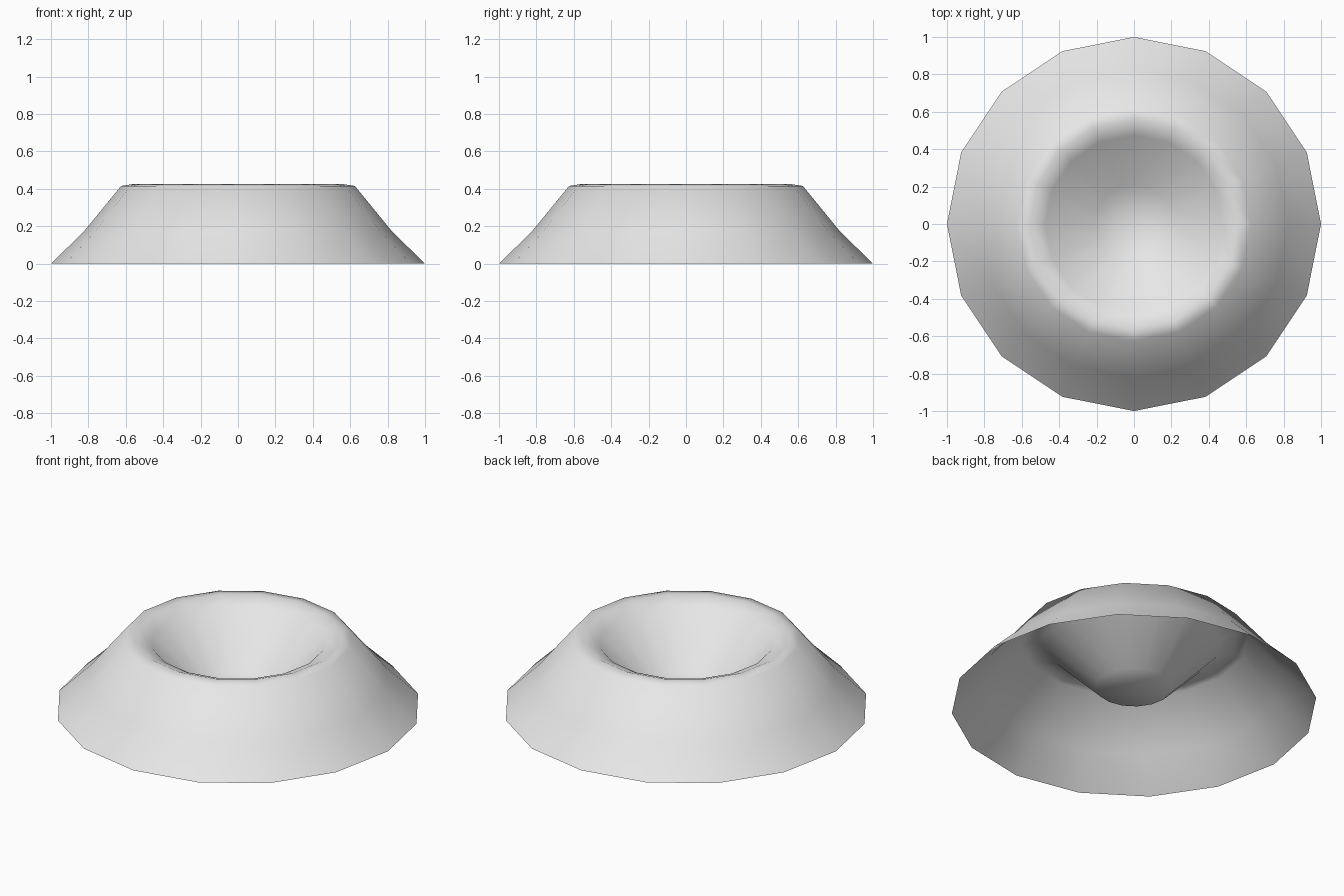
import bpy, bmesh, math

cube = bpy.data.objects.get("Cube")
if cube:
    bpy.data.objects.remove(cube, do_unlink=True)

SIDES = 16

# Plain grey material
grey = bpy.data.materials.new("light_grey")
grey.use_nodes = True
colour = (0.8, 0.8, 0.8, 1.0)
grey.diffuse_color = colour
grey.node_tree.nodes["Principled BSDF"].inputs["Base Color"].default_value = colour


def lathe(name, profile, centre_z):
    """Revolve a (radius, height) profile, ending in a closed centre point."""
    bm = bmesh.new()
    rings = []
    for r, z in profile:
        angles = [2 * math.pi * i / SIDES for i in range(SIDES)]
        rings.append([bm.verts.new((r * math.cos(a), r * math.sin(a), z)) for a in angles])
    tip = bm.verts.new((0, 0, centre_z))
    for i in range(SIDES):
        j = (i + 1) % SIDES
        for low, high in zip(rings, rings[1:]):
            bm.faces.new((low[i], low[j], high[j], high[i]))
        bm.faces.new((rings[-1][i], rings[-1][j], tip))
    for face in bm.faces:
        face.smooth = True
    mesh = bpy.data.meshes.new(name)
    bm.to_mesh(mesh)
    bm.free()
    mesh.materials.append(grey)
    obj = bpy.data.objects.new(name, mesh)
    bpy.context.collection.objects.link(obj)
    return obj


# Open-bottomed shell: flared outer slope, rounded rim, sunken bowl
crater_profile = [
    (1.0, 0.0), (0.825, 0.17), (0.625, 0.415),
    (0.56, 0.425), (0.475, 0.39), (0.21, 0.115),
]
lathe("crater_shell", crater_profile, 0.1)
